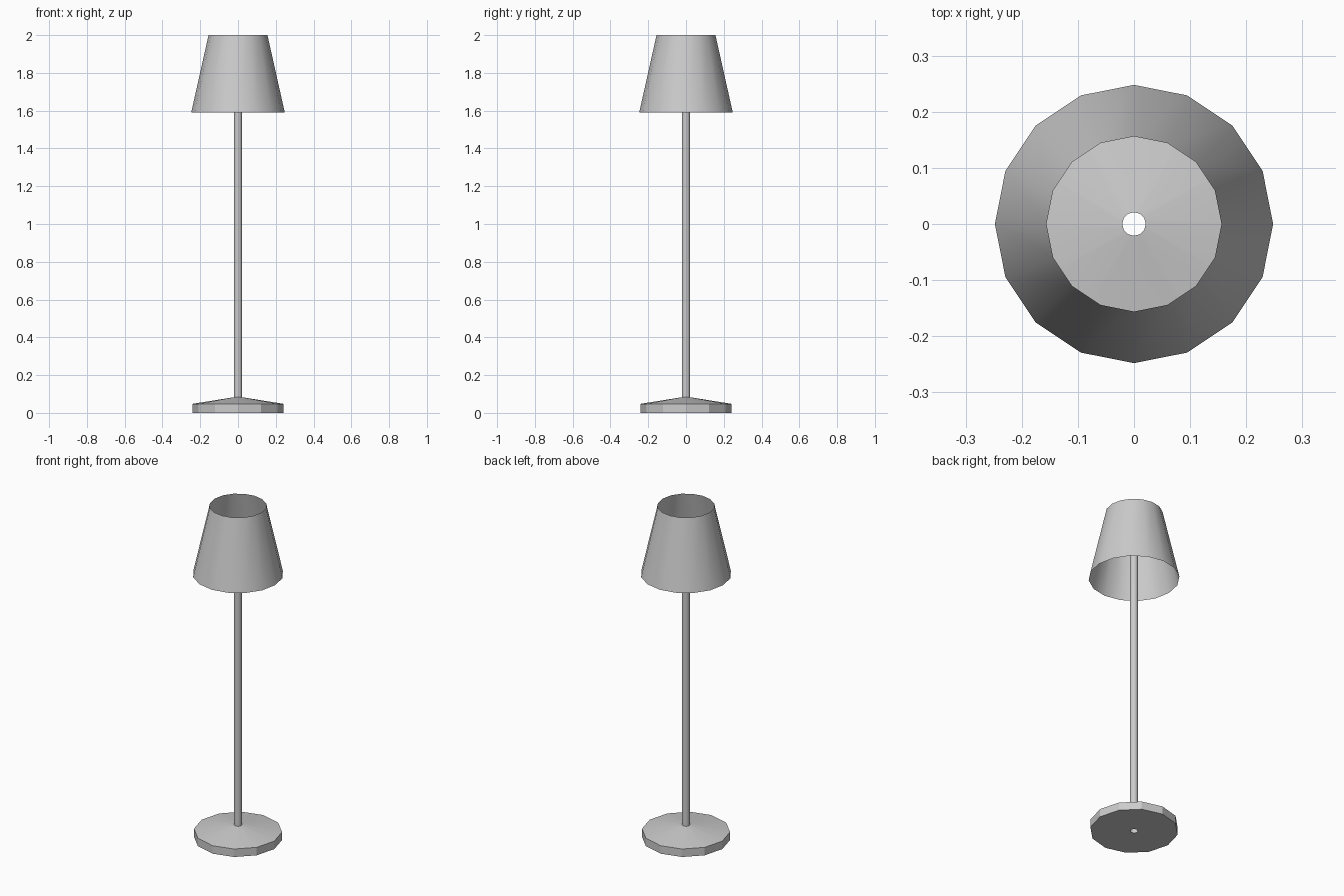
import bpy, bmesh
from math import cos, sin, pi, radians

if "Cube" in bpy.data.objects:
    bpy.data.objects.remove(bpy.data.objects["Cube"])


def lathe(name, profile, sides, closed=False):
    """Spin a (radius, z) profile around the z axis."""
    bm = bmesh.new()
    rings = [[bm.verts.new((r * cos(2 * pi * i / sides), r * sin(2 * pi * i / sides), z))
              for i in range(sides)] for r, z in profile]
    pairs = list(zip(rings, rings[1:]))
    if closed:
        pairs.append((rings[-1], rings[0]))
    for a, b in pairs:
        for i in range(sides):
            j = (i + 1) % sides
            bm.faces.new((a[i], a[j], b[j], b[i]))
    mesh = bpy.data.meshes.new(name)
    bm.to_mesh(mesh)
    bm.free()
    obj = bpy.data.objects.new(name, mesh)
    bpy.context.collection.objects.link(obj)
    bpy.ops.object.select_all(action='DESELECT')
    obj.select_set(True)
    bpy.context.view_layer.objects.active = obj
    bpy.ops.object.shade_smooth_by_angle(angle=radians(28))
    return obj


POLE_R = 0.021

# Twelve-sided foot with a shallow conical top and a hole for the pole
lathe("base", [(POLE_R, 0), (0.241, 0), (0.241, 0.048), (POLE_R, 0.083)], 12)

# Hollow pole, ending inside the shade
lathe("pole", [(POLE_R + 0.001, 0), (POLE_R + 0.001, 1.8)], 16)

# Open tapered shade
lathe("shade", [(0.248, 1.589), (0.156, 2.0)], 16)
